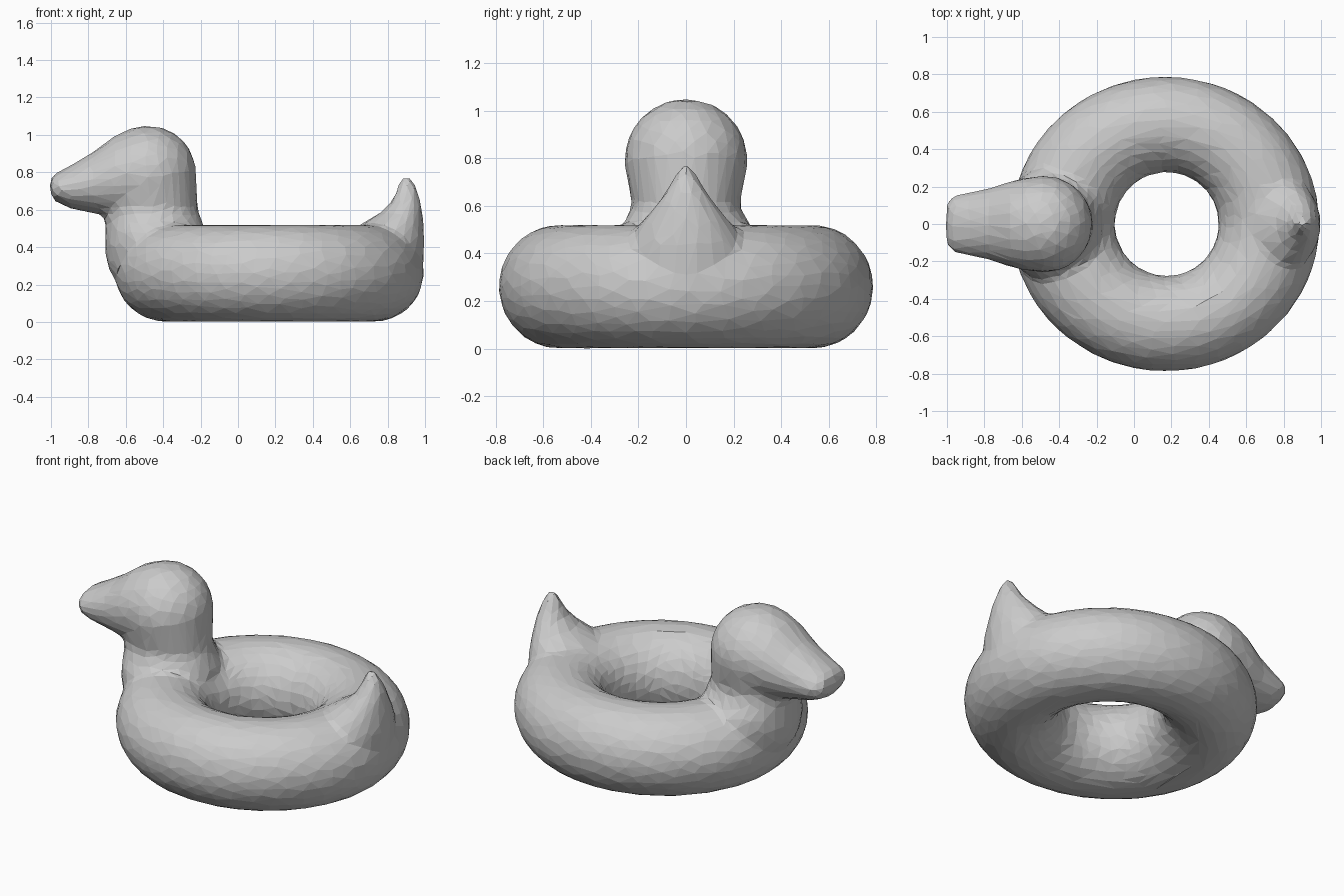
import bpy, bmesh
from math import sin, cos, tau
from mathutils import Matrix, Vector

cube = bpy.data.objects.get("Cube")
if cube:
    bpy.data.objects.remove(cube, do_unlink=True)

SIDES = 32
ANGLES = [tau * i / SIDES for i in range(SIDES)]

grey = bpy.data.materials.new("light grey vinyl")
grey.use_nodes = True
colour = (0.6, 0.6, 0.6, 1)
grey.diffuse_color = colour
grey.node_tree.nodes["Principled BSDF"].inputs["Base Color"].default_value = colour


def loft(bm, sections, closed=False):
    """Skin a row of equal point loops, capped unless it closes on itself."""
    loops = [[bm.verts.new(p) for p in section] for section in sections]
    pairs = list(zip(loops, loops[1:]))
    if closed:
        pairs.append((loops[-1], loops[0]))
    else:
        bm.faces.new(loops[0])
        bm.faces.new(loops[-1])
    for a, b in pairs:
        for i in range(SIDES):
            j = (i + 1) % SIDES
            bm.faces.new((a[i], a[j], b[j], b[i]))


def level_oval(z, x_low, x_high, half_width):
    mid, half = (x_low + x_high) / 2, (x_high - x_low) / 2
    return [(mid + half * cos(a), half_width * sin(a), z) for a in ANGLES]


def upright_oval(x, z_low, z_high, half_width):
    mid, half = (z_low + z_high) / 2, (z_high - z_low) / 2
    return [(x, half_width * cos(a), mid + half * sin(a)) for a in ANGLES]


def tube_section(turn):
    inner = Vector((0.175 + 0.277 * cos(turn), 0.277 * sin(turn), 0.26))
    outer = Vector((0.168 + 0.825 * cos(turn), 0.788 * sin(turn), 0.26))
    mid, half = (inner + outer) / 2, (outer - inner) / 2
    return [mid + half * cos(a) + Vector((0, 0, 0.26 * sin(a))) for a in ANGLES]


bm = bmesh.new()

# Swim ring
loft(bm, [tube_section(tau * i / 64) for i in range(64)], closed=True)

# Chest and neck: height, front, back, half width
neck = [
    (0.14, -0.56, -0.25, 0.12),
    (0.21, -0.65, -0.2, 0.22),
    (0.3, -0.7, -0.18, 0.28),
    (0.4, -0.712, -0.17, 0.31),
    (0.48, -0.71, -0.17, 0.3),
    (0.53, -0.71, -0.19, 0.26),
    (0.6, -0.72, -0.215, 0.225),
    (0.7, -0.74, -0.22, 0.245),
    (0.78, -0.74, -0.222, 0.25),
]
loft(bm, [level_oval(*row) for row in neck])

# Skull
bmesh.ops.create_uvsphere(bm, u_segments=SIDES, v_segments=16, radius=0.26,
                          matrix=Matrix.Translation((-0.482, 0, 0.79)))

# Face and bill: station, underside, top, half width
bill = [
    (-1.005, 0.68, 0.765, 0.11),
    (-0.975, 0.64, 0.795, 0.15),
    (-0.9, 0.607, 0.835, 0.167),
    (-0.78, 0.583, 0.905, 0.19),
    (-0.66, 0.56, 0.995, 0.23),
    (-0.57, 0.56, 1.035, 0.25),
    (-0.48, 0.56, 1.05, 0.255),
]
loft(bm, [upright_oval(*row) for row in bill])

# Upturned tail: height, inner side, outer side, half width
tail = [
    (0.2, 0.72, 0.95, 0.15),
    (0.3, 0.66, 0.99, 0.22),
    (0.44, 0.62, 0.998, 0.24),
    (0.52, 0.65, 0.993, 0.2),
    (0.58, 0.755, 0.987, 0.145),
    (0.64, 0.82, 0.978, 0.1),
    (0.7, 0.845, 0.963, 0.062),
    (0.75, 0.86, 0.94, 0.032),
    (0.775, 0.875, 0.92, 0.015),
]
loft(bm, [level_oval(*row) for row in tail])

bmesh.ops.recalc_face_normals(bm, faces=bm.faces)
mesh = bpy.data.meshes.new("duck_swim_ring")
bm.to_mesh(mesh)
bm.free()
mesh.materials.append(grey)
duck = bpy.data.objects.new("duck_swim_ring", mesh)
bpy.context.collection.objects.link(duck)

# Weld the parts into one soft skin, then reduce it to flat facets
weld = duck.modifiers.new("weld", "REMESH")
weld.mode = "VOXEL"
weld.voxel_size = 0.022
soften = duck.modifiers.new("soften", "SMOOTH")
soften.factor = 0.5
soften.iterations = 8
facet = duck.modifiers.new("facet", "DECIMATE")
facet.ratio = 0.065
